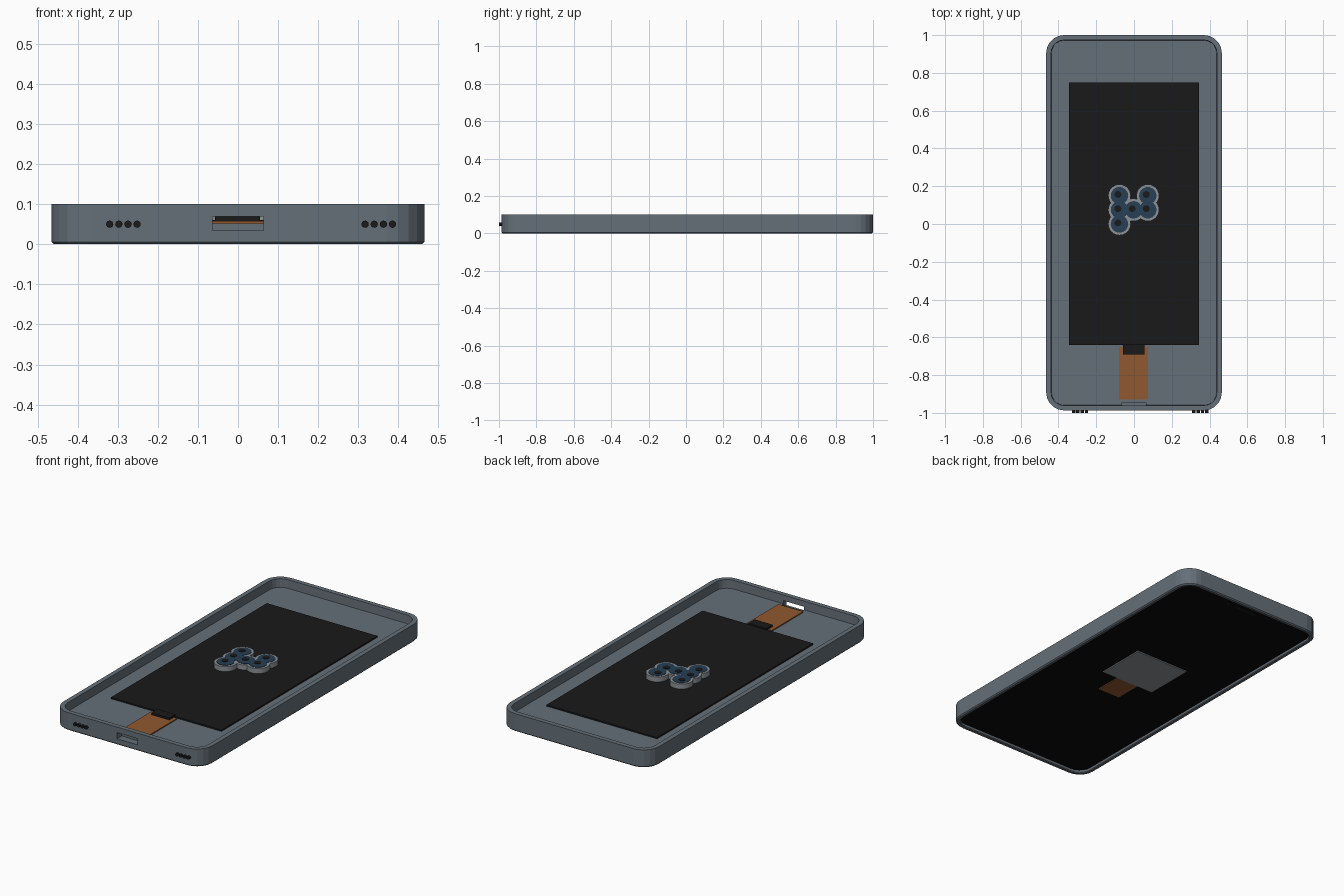
import bpy, bmesh, math
from mathutils import Vector

if "Cube" in bpy.data.objects:
    bpy.data.objects.remove(bpy.data.objects["Cube"])


def mat(name, r, g, b):
    m = bpy.data.materials.new(name)
    m.diffuse_color = (r, g, b, 1)
    m.use_nodes = True
    m.node_tree.nodes["Principled BSDF"].inputs["Base Color"].default_value = m.diffuse_color
    return m


SHELL = mat("shell_grey", 0.13, 0.16, 0.19)
BLACK = mat("glass_black", 0.003, 0.003, 0.003)
DARK = mat("battery_dark", 0.01, 0.01, 0.01)
COPPER = mat("copper", 0.28, 0.1, 0.03)
BLUE = mat("lens_blue", 0.02, 0.05, 0.09)
SILVER = mat("silver", 0.27, 0.29, 0.31)

# body extents
HX, Y0, Y1, R = 0.465, -0.987, 1.0, 0.095


def outline(inset, z, seg=5):
    """Rounded rectangle ring of the phone, inset from the outer wall."""
    r = max(R - inset, 0.02)
    x, ya, yb = HX - inset - r, Y0 + inset + r, Y1 - inset - r
    pts = []
    for q, (cx, cy) in enumerate([(x, yb), (-x, yb), (-x, ya), (x, ya)]):
        for i in range(seg + 1):
            a = math.pi / 2 * (q + i / seg)
            pts.append(Vector((cx + r * math.cos(a), cy + r * math.sin(a), z)))
    return pts


def loft(name, rings, material):
    bm = bmesh.new()
    loops = [[bm.verts.new(p) for p in ring] for ring in rings]
    n = len(loops[0])
    for a, b in zip(loops, loops[1:]):
        for i in range(n):
            bm.faces.new((a[i], a[(i + 1) % n], b[(i + 1) % n], b[i]))
    bm.faces.new(loops[0])
    bm.faces.new(loops[-1])
    bmesh.ops.recalc_face_normals(bm, faces=bm.faces)
    return finish(name, bm, material)


def finish(name, bm, material):
    me = bpy.data.meshes.new(name)
    bm.to_mesh(me)
    bm.free()
    ob = bpy.data.objects.new(name, me)
    bpy.context.collection.objects.link(ob)
    if material:
        me.materials.append(material)
    return ob


def box(name, lo, hi, material):
    bm = bmesh.new()
    bmesh.ops.create_cube(bm, size=1)
    for v in bm.verts:
        v.co = Vector([(l + h) / 2 + c * (h - l) for l, h, c in zip(lo, hi, v.co)])
    return finish(name, bm, material)


def disc(name, loc, r, depth, material, axis="Z", seg=24):
    bpy.ops.mesh.primitive_cylinder_add(
        vertices=seg, radius=r, depth=depth, location=loc,
        rotation=(math.pi / 2 if axis == "Y" else 0, 0, 0))
    ob = bpy.context.object
    ob.name = name
    ob.data.materials.append(material)
    bpy.ops.object.shade_smooth_by_angle(angle=math.radians(40))
    return ob


# open tray: screen recess below, shallow interior above
FLOOR = 0.052
body = loft("body_frame", [
    outline(0.024, 0.03), outline(0.024, 0.004), outline(0.020, 0.0),
    outline(0.006, 0.0), outline(0.0, 0.006), outline(0.0, 0.1),
    outline(0.026, 0.1), outline(0.028, FLOOR)], SHELL)

# charging port opening through the front wall
cutter = box("port_cutter", (-0.064, -1.1, 0.034), (0.064, -0.945, 0.069), None)
cutter.hide_render = True
cutter.hide_set(True)
mod = body.modifiers.new("port", "BOOLEAN")
mod.operation = "DIFFERENCE"
mod.solver = "EXACT"
mod.object = cutter

# screen glass, earpiece and front camera
loft("screen", [outline(0.0245, 0.016), outline(0.0245, 0.029)], BLACK)
box("earpiece_slot", (-0.07, 0.925, 0.013), (0.07, 0.94, 0.017), DARK)
disc("front_camera", (0.12, 0.925, 0.015), 0.011, 0.004, DARK)

# display backing plate and its ribbon, seen from below
box("display_plate", (-0.17, -0.055, 0.01), (0.17, 0.235, 0.017), SILVER)
box("display_ribbon", (-0.07, -0.21, 0.012), (0.07, -0.05, 0.017), COPPER)

# battery, ribbon and connector on the tray floor
box("battery", (-0.345, -0.64, FLOOR - 0.002), (0.345, 0.75, 0.06), DARK)
box("port_ribbon", (-0.08, -0.93, FLOOR - 0.002), (0.075, -0.65, 0.058), COPPER)
box("ribbon_connector", (-0.057, -0.69, FLOOR), (0.055, -0.635, 0.069), DARK)

# joined lens cluster
for i, (x, y) in enumerate([(-0.077, 0.15), (-0.077, 0.075), (-0.077, 0.0),
                            (-0.002, 0.075), (0.073, 0.15), (0.073, 0.075)]):
    disc(f"lens_mount_{i}", (x, y, 0.073), 0.06, 0.03, SILVER)
    disc(f"lens_glass_{i}", (x, y, 0.08), 0.046, 0.02, BLUE)
    disc(f"lens_pupil_{i}", (x - 0.008, y + 0.006, 0.085), 0.018, 0.014, DARK)

# speaker holes either side of the port
for side, start in (("left", -0.32), ("right", 0.317)):
    for i in range(4):
        disc(f"speaker_hole_{side}_{i}", (start + i * 0.0228, -0.985, 0.05),
             0.009, 0.03, DARK, axis="Y", seg=16)
